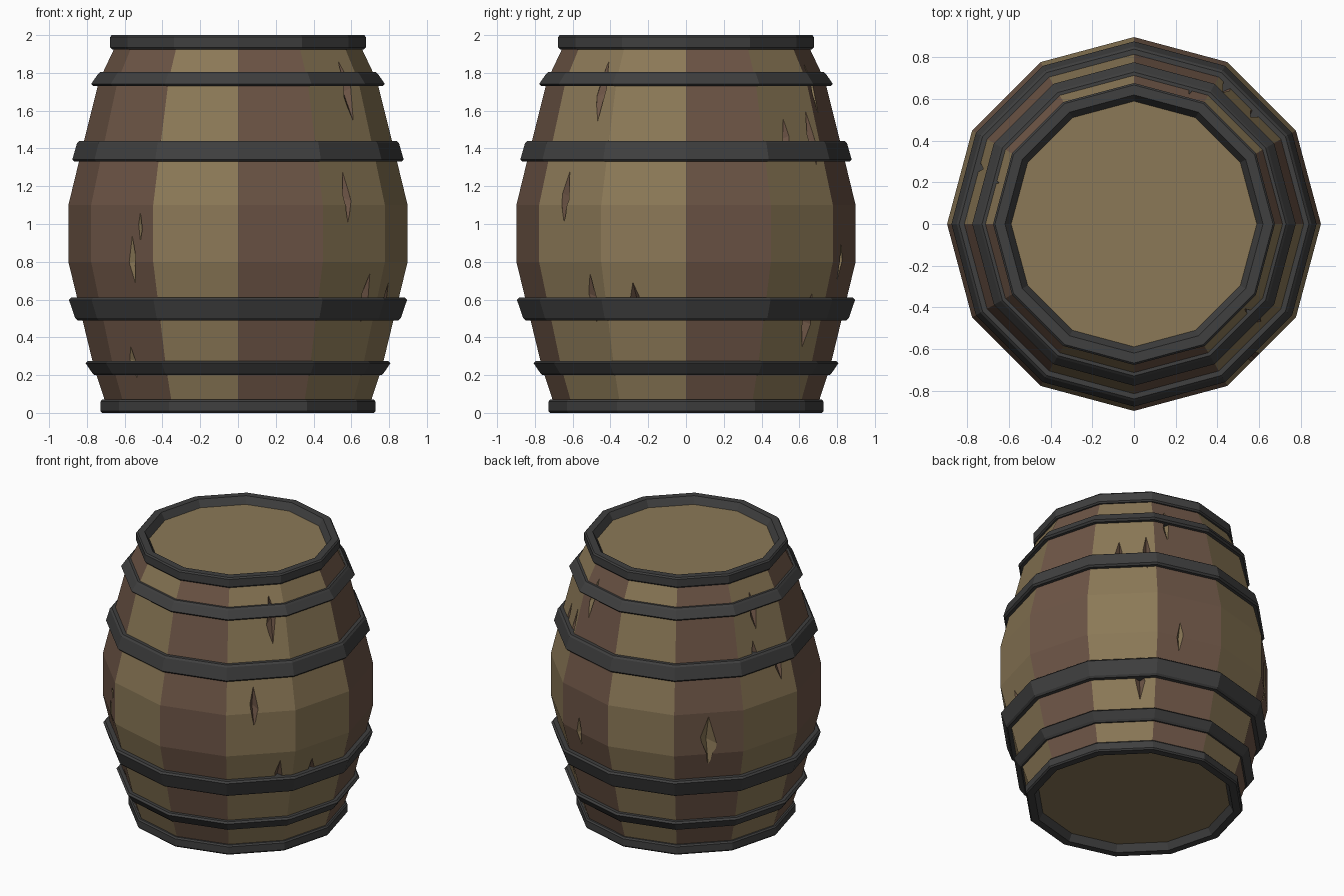
import bpy, bmesh, math
from mathutils import Vector

if "Cube" in bpy.data.objects:
    bpy.data.objects.remove(bpy.data.objects["Cube"])

N = 12
STEP = 2 * math.pi / N


def mat(name, col):
    m = bpy.data.materials.new(name)
    m.diffuse_color = (*col, 1)
    m.use_nodes = True
    m.node_tree.nodes["Principled BSDF"].inputs["Base Color"].default_value = m.diffuse_color
    return m


OLIVE = mat("olive_wood", (0.26, 0.19, 0.095))
BROWN = mat("brown_wood", (0.155, 0.092, 0.062))
IRON = mat("iron", (0.05, 0.05, 0.05))


def finish(name, bm, mats):
    bmesh.ops.recalc_face_normals(bm, faces=bm.faces)
    me = bpy.data.meshes.new(name)
    bm.to_mesh(me)
    bm.free()
    for m in mats:
        me.materials.append(m)
    ob = bpy.data.objects.new(name, me)
    bpy.context.collection.objects.link(ob)
    return ob


def ring(bm, r, z):
    return [bm.verts.new((r * math.cos(k * STEP), r * math.sin(k * STEP), z)) for k in range(N)]


# Staves: bulged 12-sided body, one colour per stave (0 olive, 1 brown)
PROFILE = [(0.05, 0.70), (0.24, 0.762), (0.8, 0.898), (1.1, 0.898),
           (1.4, 0.825), (1.76, 0.735), (1.95, 0.645)]
STAVES = [1, 0, 1, 0, 1, 0, 1, 1, 0, 1, 0, 0]
bm = bmesh.new()
rings = [ring(bm, r, z) for z, r in PROFILE]
for a, b in zip(rings, rings[1:]):
    for k in range(N):
        j = (k + 1) % N
        bm.faces.new((a[k], a[j], b[j], b[k])).material_index = STAVES[k]
bm.faces.new(rings[0])
bm.faces.new(rings[-1])
body = finish("barrel_staves", bm, [OLIVE, BROWN])


# Iron hoops: cross-section (r, z) swept round the 12 sides
def hoop(name, section):
    bm = bmesh.new()
    rs = [ring(bm, r, z) for r, z in section]
    for a, b in zip(rs, rs[1:] + rs[:1]):
        for k in range(N):
            j = (k + 1) % N
            bm.faces.new((a[k], a[j], b[j], b[k]))
    return finish(name, bm, [IRON])


def band(name, z0, r0, z1, r1):
    c, t = 0.012, 0.09
    hoop(name, [(r0 - t, z0), (r0 - c, z0), (r0, z0 + c),
                (r1, z1 - c), (r1 - c, z1), (r1 - t, z1)])


band("lower_small_hoop", 0.20, 0.772, 0.275, 0.807)
band("lower_large_hoop", 0.49, 0.862, 0.61, 0.895)
band("upper_large_hoop", 1.33, 0.877, 1.44, 0.852)
band("upper_small_hoop", 1.73, 0.777, 1.805, 0.742)
hoop("top_rim", [(0.584, 1.94), (0.62, 2.0), (0.668, 2.0), (0.677, 1.99),
                 (0.677, 1.935), (0.668, 1.925), (0.60, 1.925)])
hoop("bottom_rim", [(0.636, 0.06), (0.668, 0.0), (0.719, 0.0), (0.728, 0.01),
                    (0.728, 0.06), (0.719, 0.07), (0.65, 0.07)])


# Cracks: skewed diamond cutters carved into the staves
def surface(deg, z):
    for (z0, r0), (z1, r1) in zip(PROFILE, PROFILE[1:]):
        if z <= z1:
            r = r0 + (r1 - r0) * (z - z0) / (z1 - z0)
            break
    a = math.radians(deg)
    mid = (math.floor(a / STEP) + 0.5) * STEP
    r *= math.cos(STEP / 2) / math.cos(a - mid)
    return Vector((r * math.cos(a), r * math.sin(a), z)), Vector((math.cos(mid), math.sin(mid), 0)), mid


# angle, bottom z, top z, width
CRACKS = [(312, 1.0, 1.29, 0.06), (322.5, 1.53, 1.87, 0.07), (324, 0.47, 0.75, 0.06),
          (340.5, 0.50, 0.70, 0.06), (234, 0.90, 1.07, 0.03), (230, 0.67, 0.95, 0.055),
          (222, 0.18, 0.36, 0.05), (42.5, 1.33, 1.57, 0.055), (56, 1.30, 1.61, 0.06),
          (67, 1.57, 1.86, 0.05), (53, 0.33, 0.65, 0.08), (70.5, 0.69, 0.92, 0.05),
          (135, 0.71, 1.09, 0.12), (163, 1.58, 1.84, 0.06), (160, 1.34, 1.53, 0.05),
          (173, 1.2, 1.44, 0.06)]
bm = bmesh.new()
for i, (deg, lo, hi, w) in enumerate(CRACKS):
    c, n, mid = surface(deg, (lo + hi) / 2)
    t = Vector((-math.sin(mid), math.cos(mid), 0))
    s = 1 if i % 2 else -1
    up = Vector((0, 0, (hi - lo) * 0.08 * s))
    lift = n * 0.004
    pts = [surface(deg, hi)[0] + lift, c + t * w / 2 + up + lift,
           surface(deg, lo)[0] + lift, c - t * w / 2 - up + lift]
    v = [bm.verts.new(p) for p in pts]
    out = bm.verts.new(c + n * 0.04)
    deep = bm.verts.new(c - n * 0.04 + t * w * 0.1 * s)
    shade = 1 - STAVES[int(deg // 30)]
    for k in range(4):
        for tip in (out, deep):
            bm.faces.new((v[k], v[(k + 1) % 4], tip)).material_index = shade
cutter = finish("crack_cutter", bm, [OLIVE, BROWN])
cutter.hide_render = True
cutter.hide_viewport = True
mod = body.modifiers.new("cracks", 'BOOLEAN')
mod.operation = 'DIFFERENCE'
mod.solver = 'EXACT'
mod.material_mode = 'TRANSFER'
mod.object = cutter
